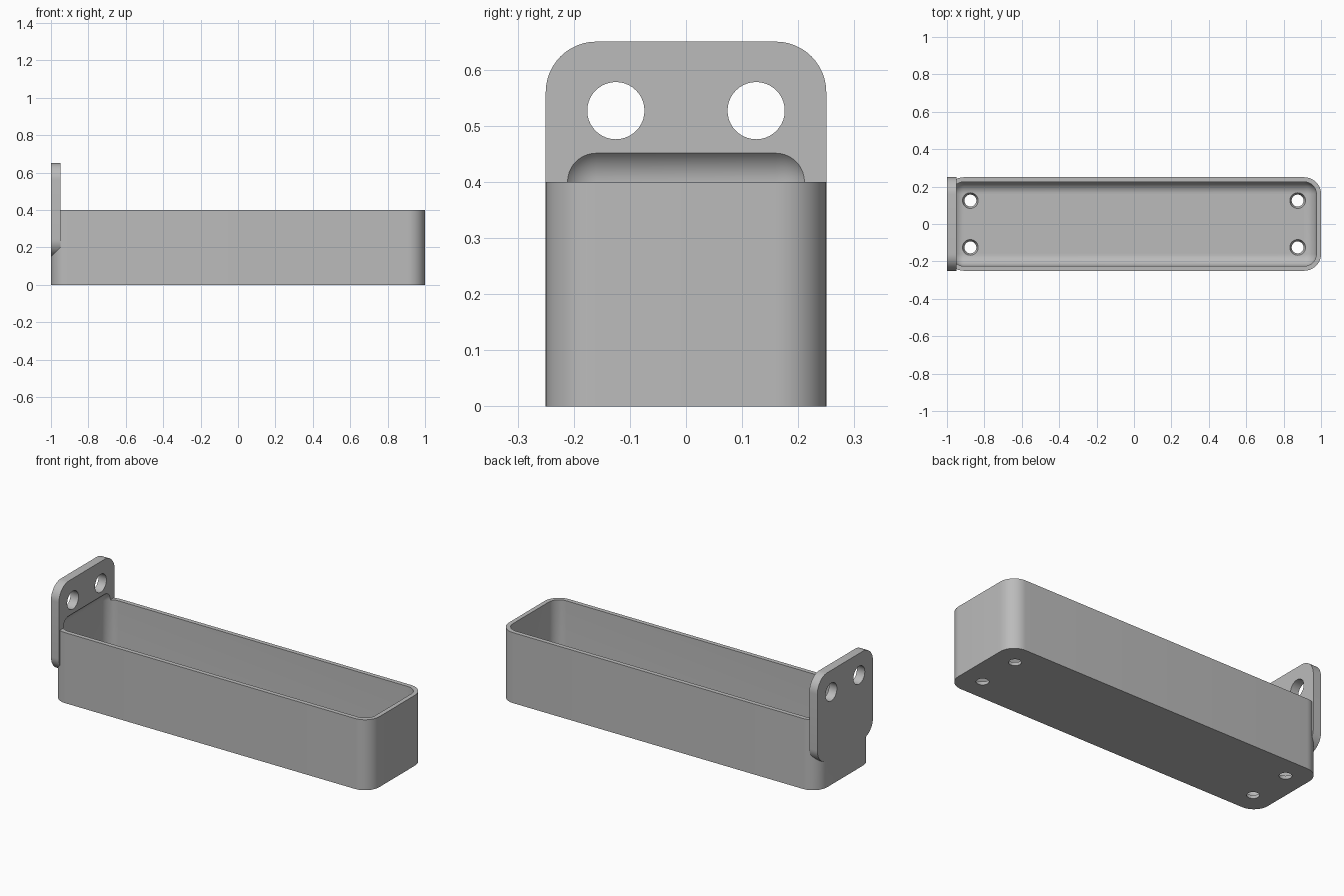
import bpy
import bmesh
from math import pi, radians
from mathutils import Matrix, Vector

if "Cube" in bpy.data.objects:
    bpy.data.objects.remove(bpy.data.objects["Cube"], do_unlink=True)

LENGTH, WIDTH, HEIGHT = 2.0, 0.5, 0.4
WALL, PLATE = 0.025, 0.05
INNER_R = 0.065
OUTER_R = INNER_R + WALL

grey = bpy.data.materials.new("plain grey")
grey.use_nodes = True
grey.diffuse_color = (0.5, 0.5, 0.5, 1)
grey.node_tree.nodes["Principled BSDF"].inputs["Base Color"].default_value = grey.diffuse_color


def make_object(name, bm):
    mesh = bpy.data.meshes.new(name)
    bmesh.ops.recalc_face_normals(bm, faces=bm.faces)
    bm.to_mesh(mesh)
    bm.free()
    mesh.materials.append(grey)
    obj = bpy.data.objects.new(name, mesh)
    bpy.context.collection.objects.link(obj)
    return obj


def rounded_box(name, low, high, radius, axis=None):
    """Box rounded along one axis' edges, or along all edges."""
    low, high = Vector(low), Vector(high)
    bm = bmesh.new()
    bmesh.ops.create_cube(bm, size=1)
    bmesh.ops.scale(bm, vec=high - low, verts=bm.verts)
    bmesh.ops.translate(bm, vec=(low + high) / 2, verts=bm.verts)
    edges = [e for e in bm.edges if axis is None
             or abs((e.verts[0].co - e.verts[1].co)[axis]) > 0.001]
    bmesh.ops.bevel(bm, geom=edges, offset=radius, offset_type='OFFSET',
                    segments=12, profile=0.5, affect='EDGES')
    return make_object(name, bm)


def drills(name, centres, r_low, r_high, depth, turn=Matrix()):
    bm = bmesh.new()
    for c in centres:
        bmesh.ops.create_cone(bm, cap_ends=True, segments=40, radius1=r_low,
                              radius2=r_high, depth=depth,
                              matrix=Matrix.Translation(c) @ turn)
    return make_object(name, bm)


def combine(target, tool, operation):
    mod = target.modifiers.new(tool.name, 'BOOLEAN')
    mod.operation, mod.solver, mod.object = operation, 'EXACT', tool
    bpy.ops.object.select_all(action='DESELECT')
    bpy.context.view_layer.objects.active = target
    target.select_set(True)
    bpy.ops.object.modifier_apply(modifier=mod.name)
    bpy.data.objects.remove(tool, do_unlink=True)


X, Y = LENGTH / 2, WIDTH / 2

# Tray body with rounded upright corners
tray = rounded_box("mounting_tray", (-X, -Y, 0), (X, Y, HEIGHT), OUTER_R, axis=2)

# Upright mounting plate on the right end
plate = rounded_box("mounting_plate", (-X, -Y, 0.15), (-X + PLATE, Y, 0.65), OUTER_R, axis=0)
combine(tray, plate, 'UNION')

# Fully rounded cavity, which also scoops into the plate
cavity = rounded_box("cavity_cutter", (-X + WALL, -Y + WALL, WALL),
                     (X - WALL, Y - WALL, HEIGHT + INNER_R), INNER_R)
combine(tray, cavity, 'DIFFERENCE')

# Screw holes through the plate
plate_holes = drills("plate_hole_cutter", [(-X + PLATE / 2, s * 0.125, 0.527) for s in (-1, 1)],
                     0.051, 0.051, 0.2, Matrix.Rotation(pi / 2, 4, 'Y'))
combine(tray, plate_holes, 'DIFFERENCE')

# Tapered holes through the floor
floor_holes = drills("floor_hole_cutter",
                     [(sx * 0.875, sy * 0.125, WALL / 2) for sx in (-1, 1) for sy in (-1, 1)],
                     0.03, 0.044, 0.035)
combine(tray, floor_holes, 'DIFFERENCE')

bpy.ops.object.select_all(action='DESELECT')
tray.select_set(True)
bpy.context.view_layer.objects.active = tray
bpy.ops.object.shade_smooth_by_angle(angle=radians(30))
